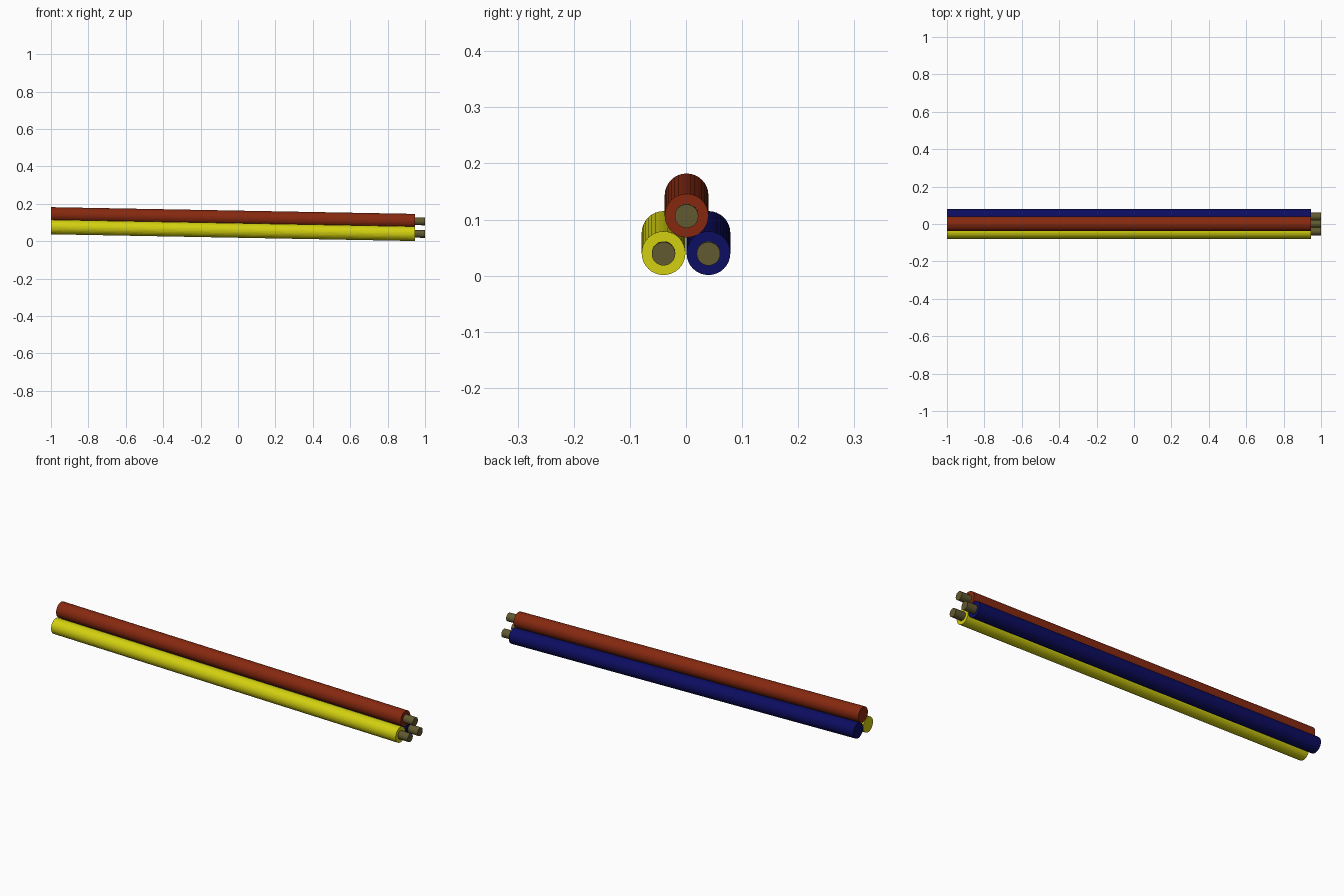
import bpy
from math import cos, sin, tau

if "Cube" in bpy.data.objects:
    bpy.data.objects.remove(bpy.data.objects["Cube"])

SIDES = 32
SLOPE = 0.0185          # drop in z per unit of x
END_X = 0.945           # where the insulation stops
R_SLEEVE, R_CORE = 0.039, 0.021


def material(name, rgb):
    m = bpy.data.materials.new(name)
    m.diffuse_color = (*rgb, 1)
    m.use_nodes = True
    m.node_tree.nodes["Principled BSDF"].inputs["Base Color"].default_value = m.diffuse_color
    return m


def wire(name, y, z, sleeve, copper):
    """One wire: capped sleeve, stepped in at the right end to a bare core."""
    profile = [(-1, R_SLEEVE), (END_X, R_SLEEVE), (END_X, R_CORE), (1, R_CORE)]
    verts = [(x, y + r * cos(tau * i / SIDES),
              z + SLOPE * (END_X - x) + r * sin(tau * i / SIDES))
             for x, r in profile for i in range(SIDES)]
    faces, mats = [], []
    for k in range(len(profile) - 1):
        for i in range(SIDES):
            j = (i + 1) % SIDES
            a, b = k * SIDES, (k + 1) * SIDES
            faces.append((a + i, a + j, b + j, b + i)[::-1])
            mats.append(1 if k == 2 else 0)
    # End caps
    faces.append(tuple(reversed(range(SIDES))))
    faces.append(tuple(range(3 * SIDES, 4 * SIDES)))
    mats += [0, 1]
    me = bpy.data.meshes.new(name)
    me.from_pydata(verts, [], faces)
    me.materials.append(sleeve)
    me.materials.append(copper)
    me.polygons.foreach_set("material_index", mats)
    ob = bpy.data.objects.new(name, me)
    bpy.context.collection.objects.link(ob)
    # Consistent outward normals
    import bmesh
    bm = bmesh.new()
    bm.from_mesh(me)
    bmesh.ops.recalc_face_normals(bm, faces=bm.faces)
    bm.to_mesh(me)
    bm.free()
    return ob


copper = material("bare_core", (0.12, 0.10, 0.03))

# Two wires side by side, the third resting on top
wire("yellow_wire", -0.04, 0.04, material("yellow", (0.65, 0.63, 0.005)), copper)
wire("blue_wire", 0.04, 0.04, material("blue", (0.004, 0.004, 0.12)), copper)
wire("red_wire", 0.001, 0.107, material("red_brown", (0.24, 0.022, 0.005)), copper)
